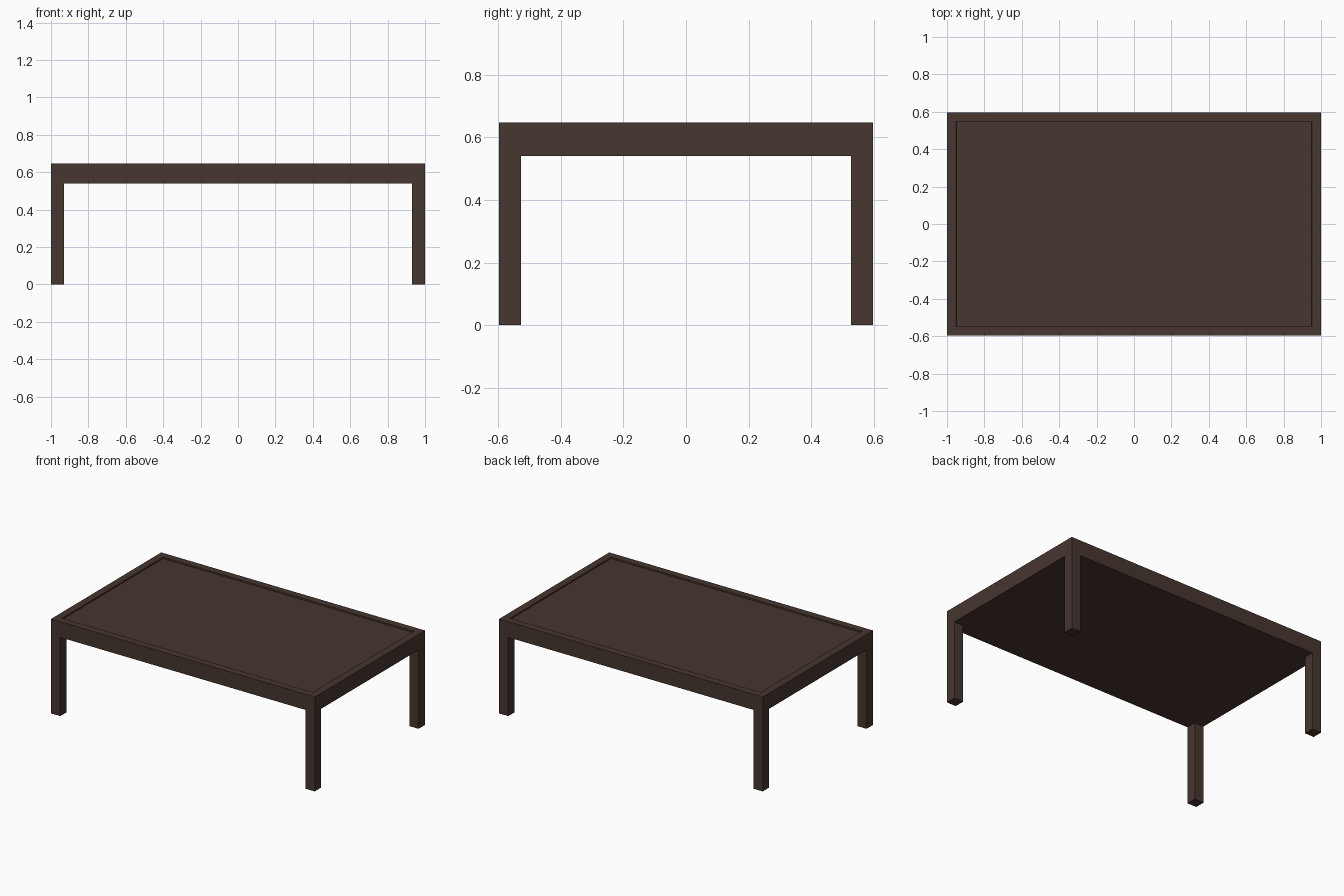
import bpy
import bmesh
from mathutils import Matrix

if "Cube" in bpy.data.objects:
    bpy.data.objects.remove(bpy.data.objects["Cube"])

HX, HY = 1.0, 0.597          # half length, half width
TOP, UNDER = 0.647, 0.54     # top surface and apron underside
LEG = 0.07                   # leg and rim width
RECESS = 0.01                # depth of the sunken panel

wood = bpy.data.materials.new("dark brown wood")
wood.diffuse_color = (0.063, 0.037, 0.028, 1.0)
wood.use_nodes = True
wood.node_tree.nodes["Principled BSDF"].inputs["Base Color"].default_value = wood.diffuse_color


def box(bm, x0, x1, y0, y1, z0, z1):
    m = Matrix.LocRotScale(((x0 + x1) / 2, (y0 + y1) / 2, (z0 + z1) / 2), None,
                           (x1 - x0, y1 - y0, z1 - z0))
    bmesh.ops.create_cube(bm, size=1.0, matrix=m)


def finish(bm, name):
    bmesh.ops.recalc_face_normals(bm, faces=bm.faces)
    mesh = bpy.data.meshes.new(name)
    bm.to_mesh(mesh)
    bm.free()
    mesh.materials.append(wood)
    obj = bpy.data.objects.new(name, mesh)
    bpy.context.collection.objects.link(obj)
    return obj


# Table top: flush apron block with a raised rim around a sunken panel
bm = bmesh.new()
box(bm, -HX, HX, -HY, HY, UNDER, TOP)
bm.normal_update()
panel = max(bm.faces, key=lambda f: f.calc_center_median().z)
bmesh.ops.inset_region(bm, faces=[panel], thickness=LEG)      # rim
bmesh.ops.inset_region(bm, faces=[panel], thickness=0.0005)   # recess wall
for v in panel.verts:
    v.co.z -= RECESS
finish(bm, "table_top")

# Four square legs, flush with the corners
for sx, side in ((-1, "left"), (1, "right")):
    for sy, end in ((-1, "front"), (1, "back")):
        bm = bmesh.new()
        xs = sorted((sx * HX, sx * (HX - LEG)))
        ys = sorted((sy * HY, sy * (HY - LEG)))
        box(bm, *xs, *ys, 0.0, UNDER)
        finish(bm, f"{end}_{side}_leg")
